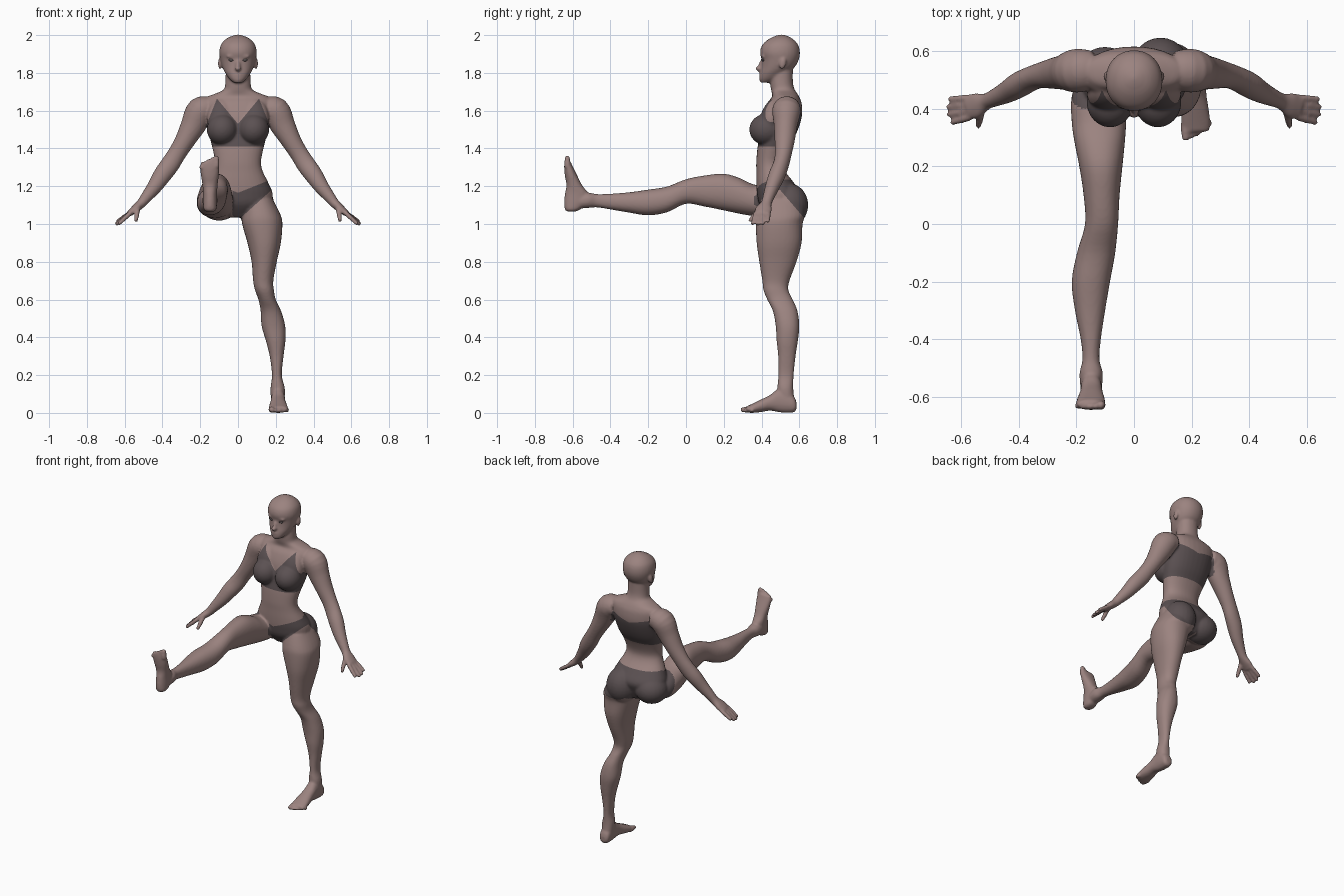
import bpy, bmesh, math
from mathutils import Vector, Matrix

SIDES = 32


def material(name, rgb):
    m = bpy.data.materials.new(name)
    m.diffuse_color = (*rgb, 1)
    return m


skin = material("skin", (0.33, 0.228, 0.215))
cloth = material("dark underwear", (0.105, 0.082, 0.085))
eye_grey = material("eye grey", (0.13, 0.11, 0.11))

bm = bmesh.new()


def spline(rows, steps=4):
    """Catmull-Rom interpolation of number rows."""
    out = []
    for i in range(len(rows) - 1):
        a, b = rows[max(i - 1, 0)], rows[i]
        c, d = rows[i + 1], rows[min(i + 2, len(rows) - 1)]
        for k in range(steps):
            t = k / steps
            out.append([0.5 * (2 * q + (r - p) * t + (2 * p - 5 * q + 4 * r - s) * t * t
                               + (3 * q - p - 3 * r + s) * t ** 3)
                        for p, q, r, s in zip(a, b, c, d)])
    return out + [list(rows[-1])]


def skin_rings(rings):
    """Closed skin over a list of rings of points."""
    vs = [[bm.verts.new(p) for p in ring] for ring in rings]
    n = len(vs[0])
    for r0, r1 in zip(vs, vs[1:]):
        for i in range(n):
            j = (i + 1) % n
            bm.faces.new((r0[i], r0[j], r1[j], r1[i]))
    bm.faces.new(vs[0][::-1])
    bm.faces.new(vs[-1])


def unit_ring(power):
    for i in range(SIDES):
        a = 2 * math.pi * i / SIDES
        c, s = math.cos(a), math.sin(a)
        yield (math.copysign(abs(c) ** (2 / power), c),
               math.copysign(abs(s) ** (2 / power), s))


def slices(rows, place, power=2.2):
    """Loft of rows (t, a0, a1, b0, b1); place maps (t, a, b) to a point."""
    skin_rings([[place(t, (a0 + a1) / 2 + u * (a1 - a0) / 2, (b0 + b1) / 2 + v * (b1 - b0) / 2)
                 for u, v in unit_ring(power)] for t, a0, a1, b0, b1 in spline(rows)])


def tube(rows, ref=Vector((0, 1, 0))):
    """Tube through rows (x, y, z, width radius, thickness radius)."""
    rows = spline(rows)
    pts = [Vector(r[:3]) for r in rows]
    rings = []
    for i, r in enumerate(rows):
        t = (pts[min(i + 1, len(pts) - 1)] - pts[max(i - 1, 0)]).normalized()
        u = (ref - t * ref.dot(t)).normalized()
        v = t.cross(u)
        rings.append([pts[i] + u * (c * r[3]) + v * (s * r[4]) for c, s in unit_ring(2)])
    skin_rings(rings)


def ball(target, c, r, tilt=0):
    m = Matrix.Translation(c) @ Matrix.Rotation(tilt, 4, 'X') @ Matrix.Diagonal((*r, 1))
    bmesh.ops.create_uvsphere(target, u_segments=24, v_segments=16, radius=1, matrix=m)


def finger(p, q, r):
    p, q = Vector(p), Vector(q)
    m = p.lerp(q, 0.5)
    tube([(*p, r, r), (*m, r, r), (*q, r * 0.8, r * 0.8)])
    ball(bm, q, (r * 0.85,) * 3)


def upright(t, a, b):
    return (a, b, t)


# torso and neck: height, half width, front y, back y
torso = [(1.035, .05, .44, .56), (1.10, .165, .39, .59), (1.16, .183, .376, .608),
         (1.22, .16, .372, .57), (1.28, .131, .372, .525), (1.33, .122, .372, .515),
         (1.40, .135, .378, .54), (1.46, .15, .388, .575), (1.52, .16, .395, .60),
         (1.58, .17, .405, .615), (1.64, .178, .43, .612), (1.672, .165, .455, .60),
         (1.692, .115, .455, .588), (1.712, .076, .45, .575), (1.75, .067, .446, .566),
         (1.83, .064, .45, .566)]
slices([(z, -w, w, f, b) for z, w, f, b in torso], upright)

# head
head = [(1.748, .022, .395, .44), (1.768, .046, .388, .50), (1.80, .068, .392, .535),
        (1.83, .083, .398, .575), (1.87, .094, .40, .597), (1.91, .099, .392, .603),
        (1.95, .09, .405, .593), (1.98, .063, .44, .565), (1.996, .03, .475, .535),
        (2.002, .008, .495, .515)]
slices([(z, -w, w, f, b) for z, w, f, b in head], upright, 2.1)

# nose and lips
ball(bm, (0, .398, 1.838), (.013, .016, .036), -0.3)
ball(bm, (0, .384, 1.823), (.016, .017, .013))
ball(bm, (0, .395, 1.791), (.022, .009, .006))
ball(bm, (0, .396, 1.781), (.019, .009, .006))

# standing leg: height, x range, y range
slices([(1.13, .03, .185, .40, .61), (1.05, .02, .225, .375, .63), (1.0, .022, .235, .37, .617),
        (.9, .05, .227, .374, .612), (.8, .072, .205, .388, .585), (.7, .08, .187, .404, .548),
        (.65, .09, .19, .41, .542), (.6, .108, .2, .43, .565), (.54, .12, .228, .46, .59),
        (.46, .125, .25, .475, .60), (.38, .148, .251, .48, .592), (.3, .168, .241, .488, .58),
        (.2, .18, .232, .489, .57), (.13, .172, .248, .484, .568), (.06, .175, .246, .49, .575)],
       upright)

# raised leg: y, x range, z range
slices([(.52, -.19, -.03, 1.05, 1.14), (.44, -.217, -.026, 1.032, 1.19),
        (.35, -.216, -.027, 1.043, 1.212), (.28, -.206, -.032, 1.055, 1.245),
        (.2, -.19, -.04, 1.072, 1.266), (.1, -.175, -.05, 1.092, 1.257),
        (0, -.17, -.055, 1.107, 1.237), (-.1, -.198, -.065, 1.062, 1.198),
        (-.2, -.216, -.083, 1.046, 1.182), (-.3, -.205, -.1, 1.06, 1.168),
        (-.4, -.185, -.115, 1.077, 1.16), (-.47, -.179, -.12, 1.088, 1.158),
        (-.52, -.189, -.108, 1.085, 1.165), (-.59, -.184, -.114, 1.08, 1.15)],
       lambda t, a, b: (a, t, b))


def foot(place):
    """Foot rows: distance from heel, side range (inner negative), height range."""
    slices([(0, -.018, .018, .02, .055), (.012, -.033, .033, .004, .085),
            (.05, -.037, .037, 0, .122), (.095, -.037, .037, .004, .128),
            (.14, -.04, .04, .012, .095), (.19, -.046, .048, .004, .07),
            (.235, -.049, .053, 0, .048), (.265, -.044, .047, .002, .034)], place)
    for i in range(5):
        r = .017 if i == 0 else .012
        s = -.033 + .0205 * i
        finger(place(.235, s, .018), place(.283 - .003 * i * i, s, r), r)


foot(lambda t, s, h: (.212 + s, .585 - t, h))
foot(lambda t, s, h: (-.148 - s, -.645 + h, 1.065 + t))

# buttocks
ball(bm, (.092, .545, 1.10), (.1, .102, .115))
ball(bm, (-.1, .51, 1.11), (.105, .105, .092))

for k in (1, -1):
    # breasts, ears, brows
    ball(bm, (k * .083, .425, 1.50), (.082, .09, .083))
    ball(bm, (k * .088, .455, 1.56), (.076, .062, .11), -0.3)
    ball(bm, (k * .095, .512, 1.85), (.011, .018, .032), -0.2)
    ball(bm, (k * .036, .411, 1.887), (.026, .014, .008))

    # arm
    tube([(k * x, y, z, r, q) for x, y, z, r, q in
          [(.14, .535, 1.612, .066, .06), (.198, .532, 1.597, .076, .076),
           (.238, .527, 1.52, .062, .066), (.282, .522, 1.44, .053, .053),
           (.325, .515, 1.37, .044, .048), (.36, .503, 1.315, .042, .05),
           (.40, .482, 1.26, .044, .048), (.44, .458, 1.20, .038, .04),
           (.487, .436, 1.14, .03, .03), (.513, .425, 1.108, .029, .025),
           (.545, .412, 1.08, .044, .021), (.575, .404, 1.055, .042, .016)]])

    # fingers and thumb
    for i, (tx, tz) in enumerate([(.628, 1.004), (.64, 1.0), (.642, 1.004), (.636, 1.016)]):
        finger((k * .568, .371 + .022 * i, 1.06), (k * tx, .353 + .027 * i, tz), .0125)
    finger((k * .53, .39, 1.085), (k * .54, .342, 1.02), .0135)

# fuse all parts into one smooth body
bmesh.ops.recalc_face_normals(bm, faces=bm.faces)
mesh = bpy.data.meshes.new("body")
bm.to_mesh(mesh)
bm.free()
body = bpy.data.objects.new("body", mesh)
bpy.context.collection.objects.link(body)
rm = body.modifiers.new("fuse", 'REMESH')
rm.mode = 'VOXEL'
rm.voxel_size = 0.0065
sm = body.modifiers.new("soften", 'SMOOTH')
sm.factor = 0.5
sm.iterations = 6
bpy.context.view_layer.update()
fused = bpy.data.meshes.new_from_object(body.evaluated_get(bpy.context.evaluated_depsgraph_get()))
body.modifiers.clear()
body.data = fused
fused.materials.clear()
fused.materials.append(skin)
fused.materials.append(cloth)

# cut clean garment edges
bm = bmesh.new()
bm.from_mesh(fused)


def cut(point, normal, lo, hi):
    faces = [f for f in bm.faces
             if lo < (c := f.calc_center_median()).z < hi and abs(c.x) < .25 and c.y > .3]
    geom = set(faces)
    for f in faces:
        geom.update(f.verts)
        geom.update(f.edges)
    bmesh.ops.bisect_plane(bm, geom=list(geom), dist=1e-4, plane_co=point, plane_no=normal)


cut((0, 0, 1.41), (0, 0, 1), 1.38, 1.44)
cut((0, 0, 1.235), (0, 0, 1), 1.2, 1.27)
cut((0, .49, 1.19), (0, 1.17, 1), 1.0, 1.25)
for k in (1, -1):
    cut((0, 0, 1.53), (-1.2 * k, 0, 1), 1.5, 1.68)
    cut((k * .165, 0, 1.53), (k, 0, .4), 1.5, 1.68)
    cut((0, 0, 1.57), (-.25 * k, 0, 1), 1.5, 1.65)
    cut((0, 0, 1.165), (-.4 * k, 0, 1), 1.14, 1.25)
    cut((0, 0, 1.02), (-.9 * k, 0, 1), 1.0, 1.25)


def is_top(x, y, z):
    if not 1.41 < z < 1.662 or x > (.172 if z < 1.53 else .165 - .4 * (z - 1.53)):
        return False
    return z < (1.53 + 1.2 * x if y < .5 else 1.57 + .25 * x)


def is_brief(sx, y, z):
    x = abs(sx)
    if z > 1.235 or z < 1.0 or x > .26 or (y < .47 and z > 1.165 + .4 * x):
        return False
    if sx < -.03:  # raised side: the leg opening is turned forward
        return y > .395 + max(0, 1.2 - z) * .5
    return y > .36 and z > min(1.02 + .9 * x, 1.19 - 1.17 * (y - .49))


for f in bm.faces:
    c = f.calc_center_median()
    f.smooth = True
    f.material_index = int(is_top(abs(c.x), c.y, c.z) or is_brief(c.x, c.y, c.z))
bm.to_mesh(fused)
bm.free()

# eyes
for k, name in ((1, "left_eye"), (-1, "right_eye")):
    eb = bmesh.new()
    ball(eb, (k * .036, .409, 1.868), (.015, .009, .007))
    for f in eb.faces:
        f.smooth = True
    em = bpy.data.meshes.new(name)
    eb.to_mesh(em)
    eb.free()
    em.materials.append(eye_grey)
    bpy.context.collection.objects.link(bpy.data.objects.new(name, em))
